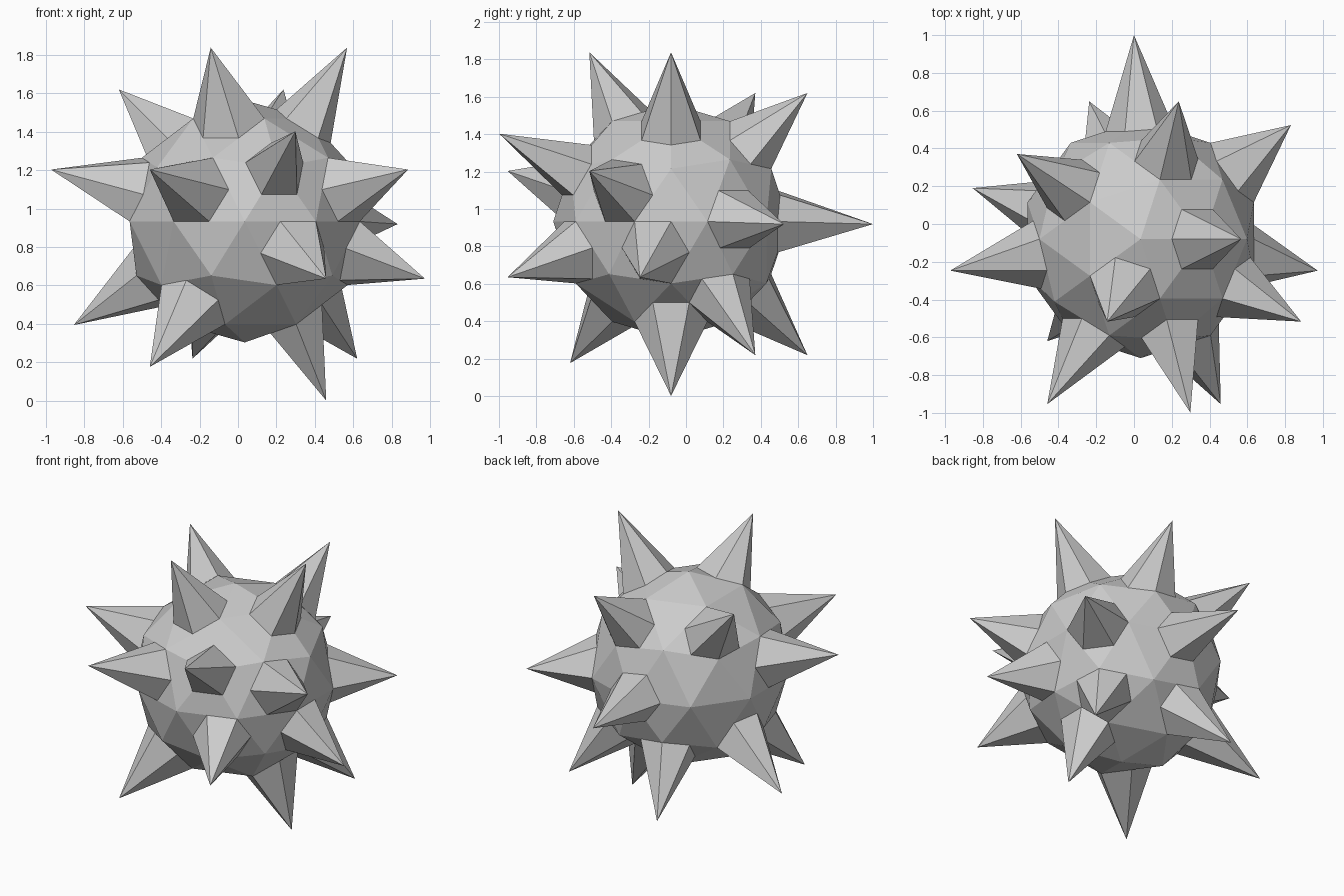
import bpy
import bmesh
from math import radians, cos, sin
from mathutils import Vector

default_cube = bpy.data.objects.get("Cube")
if default_cube:
    bpy.data.objects.remove(default_cube, do_unlink=True)

BODY_RADIUS = 0.63
SPIKE_RADIUS = 1.08
BODY_CENTRE = Vector((0.035, -0.08, 0.933))
SPIKE_CENTRE = Vector((0, -0.08, 0.919))

# Spike directions: azimuth and elevation in degrees
SPIKES = [
    (0, 58), (252, 58),
    (72, 42), (144, 42),
    (288, 27),
    (190, 16), (242, 16), (334, 16),
    (36, 0), (90, 0),
    (350, -16), (298, -16),
    (162, -30),
    (36, -42), (108, -42), (230, -46),
    (0, -63),
]


def direction(azimuth, elevation):
    a, e = radians(azimuth), radians(elevation)
    return Vector((cos(a) * cos(e), sin(a) * cos(e), sin(e)))


def make_material(name, colour):
    mat = bpy.data.materials.new(name)
    mat.use_nodes = True
    mat.diffuse_color = colour
    shader = next(n for n in mat.node_tree.nodes if n.type == 'BSDF_PRINCIPLED')
    shader.inputs["Base Color"].default_value = colour
    return mat


# Faceted ball, each facet split flat so that a spike can rise from any point
bm = bmesh.new()
bmesh.ops.create_icosphere(bm, subdivisions=2, radius=1)
bmesh.ops.subdivide_edges(bm, edges=bm.edges[:], cuts=1, use_grid_fill=True)

# Pick the point nearest to each spike direction
tips = set()
for angles in SPIKES:
    aim = direction(*angles)
    tips.add(max(bm.verts, key=lambda v: v.co.normalized().dot(aim)))

# Pull the spikes out and place the ball
for v in bm.verts:
    if v in tips:
        v.co = SPIKE_CENTRE + v.co * SPIKE_RADIUS
    else:
        v.co = BODY_CENTRE + v.co * BODY_RADIUS

bmesh.ops.recalc_face_normals(bm, faces=bm.faces[:])
mesh = bpy.data.meshes.new("spiked_ball")
bm.to_mesh(mesh)
bm.free()

mesh.materials.append(make_material("plain_grey", (0.6, 0.6, 0.6, 1)))
spiked_ball = bpy.data.objects.new("spiked_ball", mesh)
bpy.context.collection.objects.link(spiked_ball)
